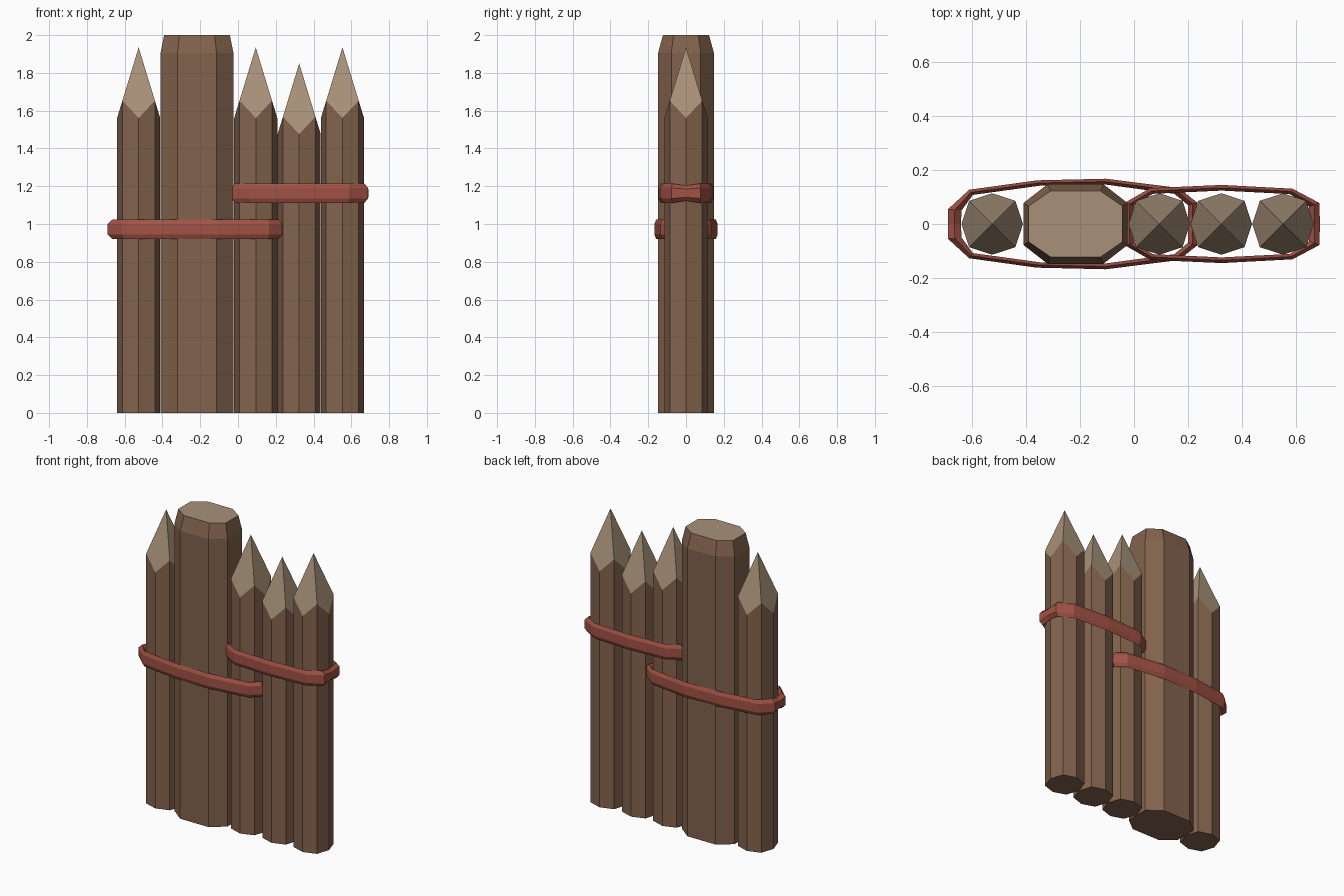
import bpy

if "Cube" in bpy.data.objects:
    bpy.data.objects.remove(bpy.data.objects["Cube"])


def material(name, color):
    m = bpy.data.materials.new(name)
    m.diffuse_color = (*color, 1)
    m.use_nodes = True
    m.node_tree.nodes["Principled BSDF"].inputs["Base Color"].default_value = m.diffuse_color
    return m


BARK = material("brown bark", (0.225, 0.125, 0.074))
CUT = material("pale cut wood", (0.39, 0.285, 0.19))
ROPE = material("red rope", (0.36, 0.085, 0.06))


def make(name, verts, faces, mats, cut_faces=()):
    me = bpy.data.meshes.new(name)
    me.from_pydata(verts, [], faces)
    for m in mats:
        me.materials.append(m)
    for i in cut_faces:
        me.polygons[i].material_index = 1
    ob = bpy.data.objects.new(name, me)
    bpy.context.collection.objects.link(ob)
    return ob


def walls(n, base=0):
    return [(base + i, base + (i + 1) % n, base + n + (i + 1) % n, base + n + i) for i in range(n)]


# Sharpened stakes: octagonal shafts cut by a four-sided point
def stake(name, cx, tip):
    a, d = 0.114, 0.086
    ring = [(a, 0), (d, d), (0, a), (-d, d), (-a, 0), (-d, -d), (0, -a), (d, -d)]
    verts = [(cx + x, y, 0) for x, y in ring]
    verts += [(cx + x, y, tip - 3.28 * max(abs(x), abs(y))) for x, y in ring]
    verts.append((cx, 0, tip))
    faces = walls(8) + [tuple(range(7, -1, -1))]
    for k in range(0, 8, 2):
        faces.append((8 + (k - 1) % 8, 8 + k, 8 + k + 1, 16))
    make(name, verts, faces, [BARK, CUT], range(9, 13))


for i, (x, tip) in enumerate([(-0.526, 1.935), (0.094, 1.935), (0.324, 1.85), (0.553, 1.935)]):
    stake(f"stake_{i + 1}", x, tip)


# Wide post: stretched octagon with a chamfered top
def octagon(hx, hy, fx, fy, cx, z):
    pts = [(hx, -fy), (hx, fy), (fx, hy), (-fx, hy), (-hx, fy), (-hx, -fy), (-fx, -hy), (fx, -hy)]
    return [(cx + x, y, z) for x, y in pts]


post = octagon(0.193, 0.148, 0.103, 0.078, -0.217, 0)
post += octagon(0.193, 0.148, 0.103, 0.078, -0.217, 1.905)
post += octagon(0.174, 0.122, 0.093, 0.066, -0.217, 2.0)
make("wide_post", post,
     walls(8) + walls(8, 8) + [tuple(range(7, -1, -1)), tuple(range(16, 24))],
     [BARK, CUT], [17])


# Rope loops: hexagonal section swept along a half path mirrored in y
def rope(name, z, half):
    # each row: outer x, outer y, inner x, inner y
    path = half + [(ox, -oy, ix, -iy) for ox, oy, ix, iy in half[-2:0:-1]]
    verts, faces = [], []
    n = len(path)
    for ox, oy, ix, iy in path:
        h = 0.04 if abs(oy) < 1e-6 else 0.051
        for t, s in [(1, -0.55), (1, 0.55), (0.5, 1), (0, 0.55), (0, -0.55), (0.5, -1)]:
            verts.append((ix + (ox - ix) * t, iy + (oy - iy) * t, z + s * h))
    for i in range(n):
        j = (i + 1) % n
        for k in range(6):
            m = (k + 1) % 6
            faces.append((i * 6 + k, i * 6 + m, j * 6 + m, j * 6 + k))
    make(name, verts, faces, [ROPE])


rope("lower_rope", 0.972, [
    (-0.69, 0, -0.642, 0), (-0.69, 0.055, -0.64, 0.05), (-0.612, 0.127, -0.598, 0.108),
    (-0.36, 0.162, -0.35, 0.142), (-0.105, 0.168, -0.11, 0.147),
    (0.165, 0.134, 0.15, 0.112), (0.234, 0.08, 0.2, 0.07), (0.234, 0, 0.2, 0)])
rope("upper_rope", 1.163, [
    (0.69, 0, 0.648, 0), (0.688, 0.078, 0.65, 0.065), (0.588, 0.131, 0.578, 0.111),
    (0.325, 0.145, 0.325, 0.124), (0.06, 0.133, 0.07, 0.112),
    (-0.032, 0.08, 0.0, 0.07), (-0.032, 0, 0.0, 0)][::-1])
